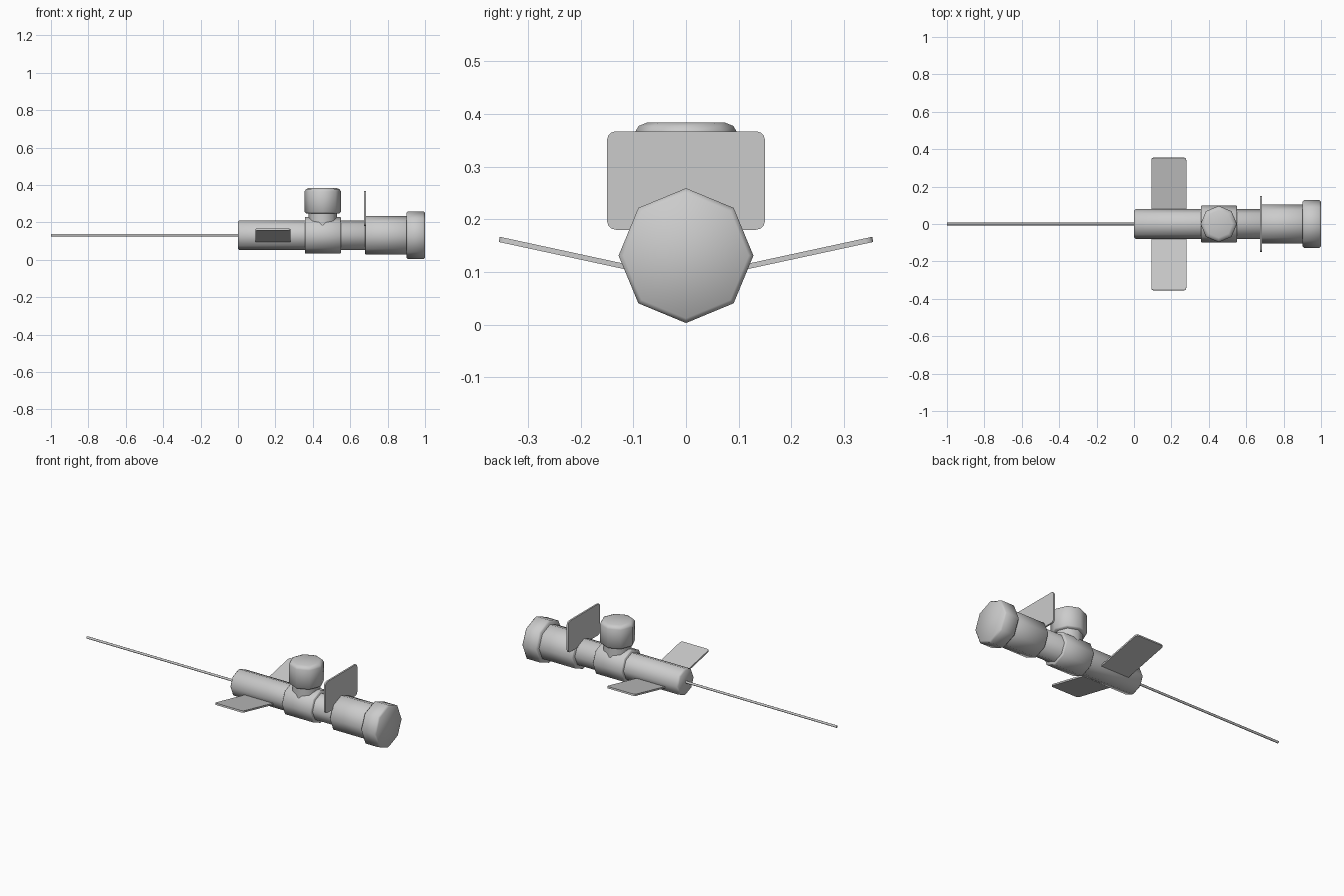
import bpy, bmesh, math
from mathutils import Matrix

if "Cube" in bpy.data.objects:
    bpy.data.objects.remove(bpy.data.objects["Cube"])

ZC = 0.131  # height of the main axis


def finish(bm, name, angle):
    bmesh.ops.recalc_face_normals(bm, faces=bm.faces)
    mesh = bpy.data.meshes.new(name)
    bm.to_mesh(mesh)
    bm.free()
    ob = bpy.data.objects.new(name, mesh)
    bpy.context.collection.objects.link(ob)
    bpy.ops.object.select_all(action='DESELECT')
    ob.select_set(True)
    bpy.context.view_layer.objects.active = ob
    bpy.ops.object.shade_smooth_by_angle(angle=math.radians(angle))
    return ob


def lathe(name, profile, matrix, sides=8):
    """Closed turned part; profile is (distance along axis, radius)."""
    bm = bmesh.new()
    rings = []
    for h, r in profile:
        rings.append([bm.verts.new(matrix @ Matrix.Rotation(2 * math.pi * i / sides, 4, 'Z')
                                   @ Matrix.Translation((r, 0, h)).translation)
                      for i in range(sides)])
    for a, b in zip(rings, rings[1:]):
        for i in range(sides):
            j = (i + 1) % sides
            bm.faces.new((a[i], a[j], b[j], b[i]))
    bm.faces.new(rings[0])
    bm.faces.new(rings[-1])
    return finish(bm, name, 50)


def barrel(h0, h1, r, b):
    return [(h0, r - b), (h0 + b, r), (h1 - b, r), (h1, r - b)]


def plate(name, w, h, t, radius, matrix):
    """Thin sheet with rounded corners, centred in its own plane."""
    bm = bmesh.new()
    pts = []
    for k, (sx, sy) in enumerate(((1, 1), (-1, 1), (-1, -1), (1, -1))):
        for s in range(4):
            a = math.radians(90 * k + 30 * s)
            pts.append((sx * (w / 2 - radius) + radius * math.cos(a),
                        sy * (h / 2 - radius) + radius * math.sin(a)))
    face = bm.faces.new([bm.verts.new((x, y, -t / 2)) for x, y in pts])
    ext = bmesh.ops.extrude_face_region(bm, geom=[face])
    bmesh.ops.translate(bm, vec=(0, 0, t),
                        verts=[v for v in ext['geom'] if isinstance(v, bmesh.types.BMVert)])
    bm.transform(matrix)
    return finish(bm, name, 35)


along = Matrix.Translation((0, 0, ZC)) @ Matrix.Rotation(math.pi / 2, 4, 'Y')
upright = Matrix.Translation((0.453, 0, 0))

# Needle tube and hub pieces along x
lathe("cannula_tube", [(-1, 0.007), (0.03, 0.007)], along)
lathe("hub_body", barrel(0, 0.7, 0.08, 0.009), along)
lathe("port_collar", barrel(0.358, 0.55, 0.098, 0.003), along)
lathe("rear_grip", barrel(0.68, 0.92, 0.104, 0.003), along)
lathe("end_cap", barrel(0.9, 1.0, 0.128, 0.009), along)

# Injection port standing on the collar
lathe("port_neck", [(0.14, 0.077), (0.27, 0.077)], upright)
lathe("port_cap", [(0.248, 0.09), (0.255, 0.097), (0.365, 0.097),
                   (0.377, 0.09), (0.384, 0.073)], upright)

# Upright thumb plate
plate("thumb_plate", 0.187, 0.30, 0.01, 0.017,
      Matrix.Translation((0.68, 0, 0.2735)) @ Matrix.Rotation(math.pi / 2, 4, 'Y'))

# Pair of raised wings
tilt = math.radians(12.2)
for side, label in ((1, "left"), (-1, "right")):
    plate("wing_" + label, 0.187, 0.32, 0.01, 0.014,
          Matrix.Translation((0.186, side * 0.198, 0.128))
          @ Matrix.Rotation(side * tilt, 4, 'X'))
